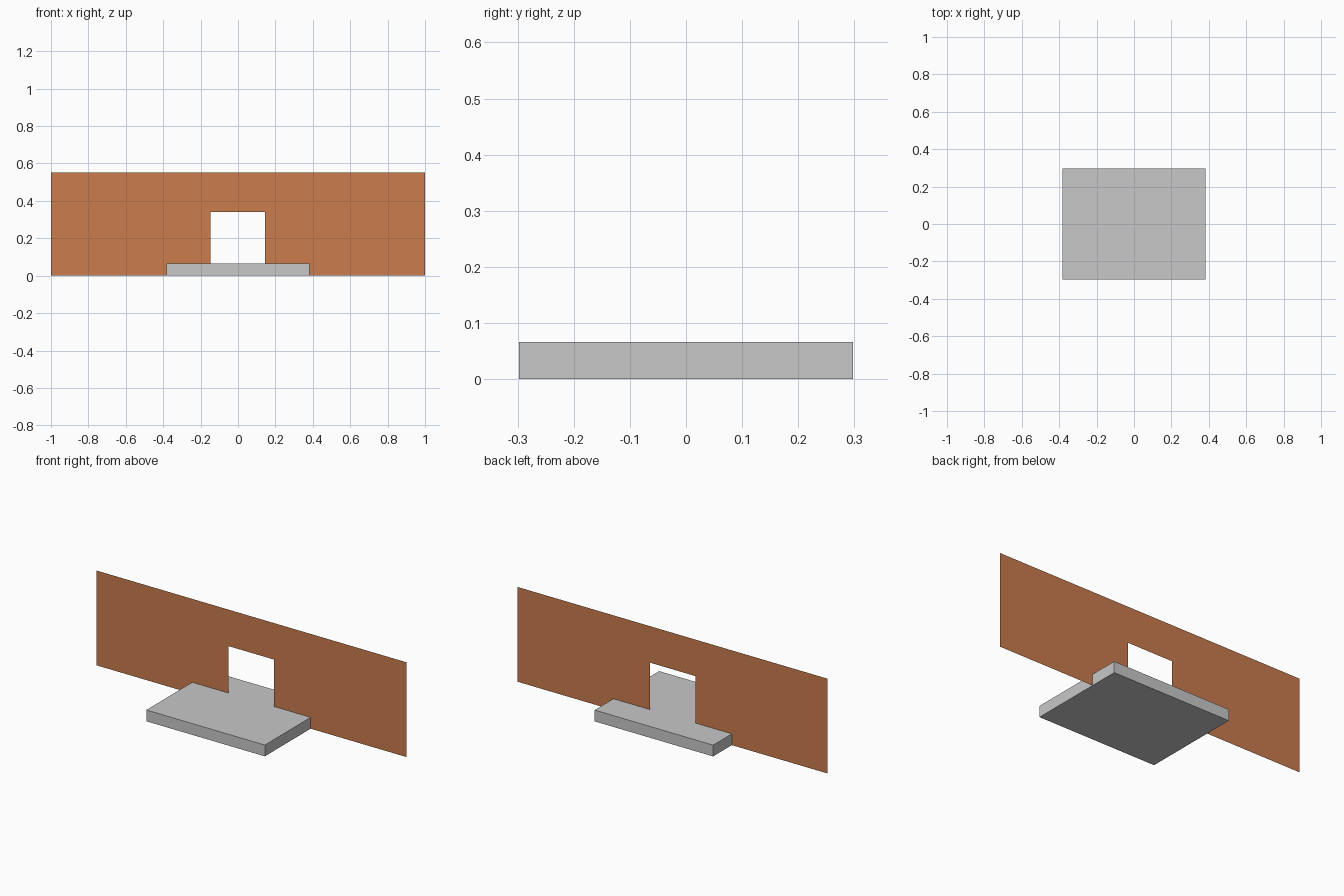
import bpy, bmesh

if "Cube" in bpy.data.objects:
    bpy.data.objects.remove(bpy.data.objects["Cube"])


def material(name, rgb):
    m = bpy.data.materials.new(name)
    m.diffuse_color = (*rgb, 1.0)
    m.use_nodes = True
    m.node_tree.nodes["Principled BSDF"].inputs["Base Color"].default_value = m.diffuse_color
    return m


def finish(bm, name, mat):
    me = bpy.data.meshes.new(name)
    bm.to_mesh(me)
    bm.free()
    me.materials.append(mat)
    ob = bpy.data.objects.new(name, me)
    bpy.context.collection.objects.link(ob)
    return ob


grey = material("light grey", (0.58, 0.58, 0.58))
orange = material("clay orange", (0.585, 0.202, 0.075))

# Base slab
bm = bmesh.new()
bmesh.ops.create_cube(bm, size=1.0)
bmesh.ops.scale(bm, vec=(0.765, 0.595, 0.066), verts=bm.verts)
bmesh.ops.translate(bm, vec=(-0.001, 0, 0.033), verts=bm.verts)
finish(bm, "base_slab", grey)

# Sheet wall standing through the slab, with a doorway notch up from its foot
WALL_Y, WALL_H = 0.125, 0.553
DOOR_L, DOOR_R, DOOR_H = -0.148, 0.145, 0.34
outline = [(-1, 0), (DOOR_L, 0), (DOOR_L, DOOR_H), (DOOR_R, DOOR_H),
           (DOOR_R, 0), (1, 0), (1, WALL_H), (-1, WALL_H)]
bm = bmesh.new()
bm.faces.new([bm.verts.new((x, WALL_Y, z)) for x, z in outline])
finish(bm, "wall_sheet", orange)
